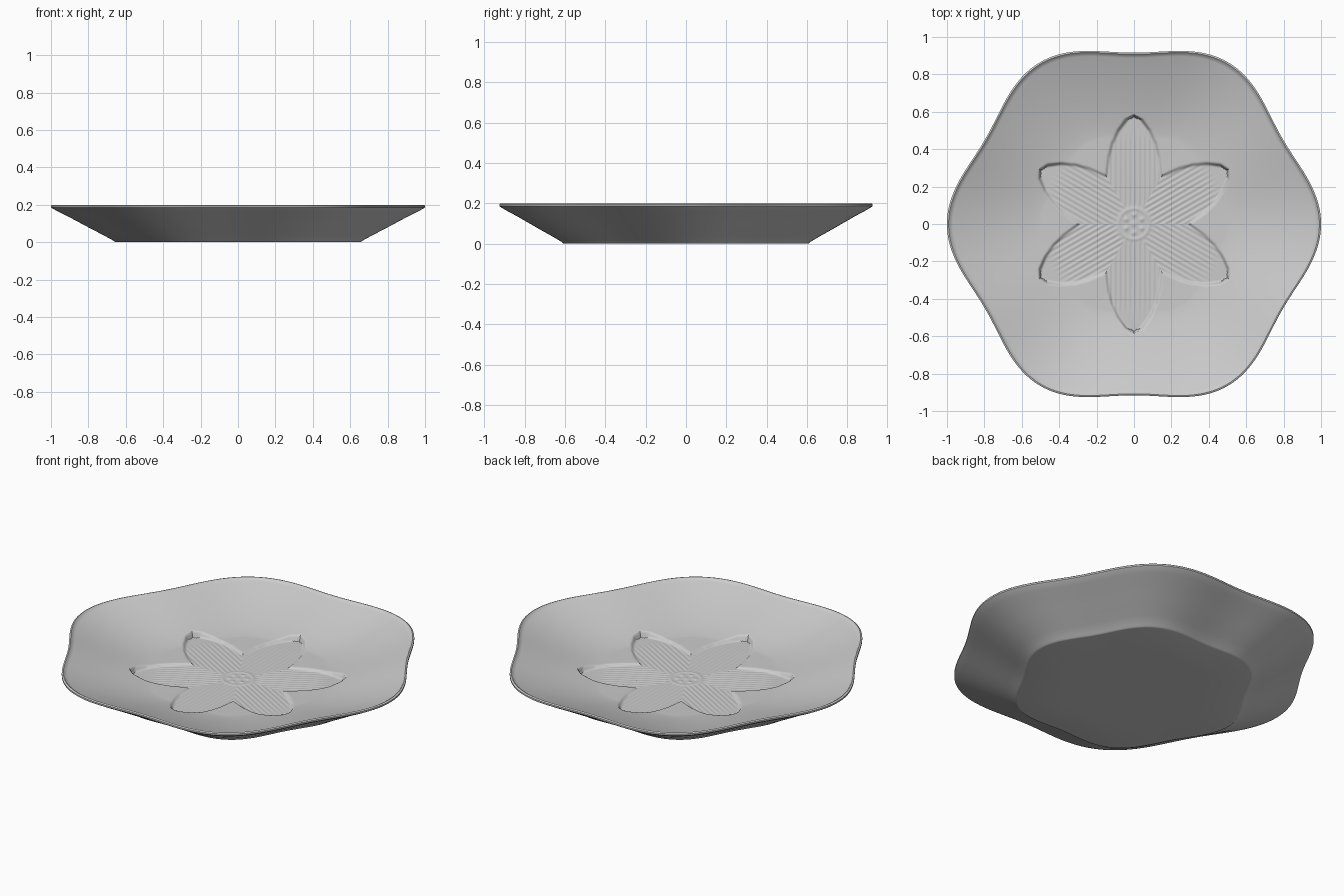
import bpy
import math

if "Cube" in bpy.data.objects:
    bpy.data.objects.remove(bpy.data.objects["Cube"], do_unlink=True)

SEGMENTS = 540
SECTOR = math.pi / 3


def smooth(t):
    t = max(0.0, min(1.0, t))
    return t * t * (3 - 2 * t)


def interp(points, x):
    for (x0, y0), (x1, y1) in zip(points, points[1:]):
        if x <= x1:
            return y0 + (y1 - y0) * (x - x0) / (x1 - x0)
    return points[-1][1]


def outline(angle):
    """Six-lobed plan outline."""
    return 0.958 + 0.042 * math.cos(6 * angle)


def bowl(s):
    """Concave inner surface, from the middle (s=0) to the lip (s=1)."""
    return 0.066 + 0.022 * s ** 2 + 0.11 * max(0.0, (s - 0.5) / 0.5) ** 1.4


# Half width of a petal along its length
PETAL = [(0, 0.2), (0.2, 0.17), (0.28, 0.156), (0.36, 0.147), (0.43, 0.128),
         (0.5, 0.095), (0.56, 0.05), (0.585, 0.0), (0.62, -0.1), (1, -0.5)]


def inner_height(s, angle):
    r = s * outline(angle)
    z = bowl(s)
    if r > 0.66:
        return z
    # Fold the angle so that one petal is described, pointing along u
    a = angle % SECTOR - SECTOR / 2
    u, v = r * math.cos(a), r * math.sin(a)
    inside = smooth((interp(PETAL, u) - abs(v)) / 0.022)
    # Sunken petals with fine veins
    veins = 0.0014 * math.cos(2 * math.pi * v / 0.026)
    veins *= smooth((r - 0.08) / 0.04) * smooth((0.52 - u) / 0.1)
    z += (0.058 + veins - z) * inside
    # Bead ring, middle bead and surrounding ring of the flower centre
    if r < 0.12:
        bead = math.hypot(u - 0.048, v)
        z += 0.005 * math.exp(-(bead / 0.012) ** 2)
        z += 0.004 * math.exp(-(r / 0.014) ** 2)
        z += 0.003 * math.exp(-((r - 0.082) / 0.009) ** 2)
    return z


# Rings from the inside middle, over the lip, down to the underside
rings = [(0.66 * i / 115, None) for i in range(1, 116)]
rings += [(0.66 + 0.322 * i / 24, None) for i in range(1, 25)]
rings += [(0.986, 0.197), (0.991, 0.2), (0.996, 0.199), (1.0, 0.195),
          (1.0, 0.186), (0.995, 0.182), (0.96, 0.163), (0.9, 0.133),
          (0.84, 0.101), (0.78, 0.069), (0.72, 0.038), (0.665, 0.008),
          (0.658, 0.002), (0.65, 0.0), (0.4, 0.0), (0.1, 0.0)]

angles = [2 * math.pi * i / SEGMENTS for i in range(SEGMENTS)]
verts = []
for s, z in rings:
    for a in angles:
        r = s * outline(a)
        height = inner_height(s, a) if z is None else z
        verts.append((r * math.cos(a), r * math.sin(a), height))

faces = []
for k in range(len(rings) - 1):
    b, c = k * SEGMENTS, (k + 1) * SEGMENTS
    for i in range(SEGMENTS):
        j = (i + 1) % SEGMENTS
        faces.append((b + i, c + i, c + j, b + j))

# Close the middle on both sides
top, bottom = len(verts), len(verts) + 1
verts += [(0, 0, inner_height(0, 0)), (0, 0, 0)]
last = (len(rings) - 1) * SEGMENTS
for i in range(SEGMENTS):
    j = (i + 1) % SEGMENTS
    faces.append((top, i, j))
    faces.append((bottom, last + j, last + i))

mesh = bpy.data.meshes.new("flower_dish")
mesh.from_pydata(verts, [], faces)
mesh.update()
dish = bpy.data.objects.new("flower_dish", mesh)
bpy.context.collection.objects.link(dish)

# Plain grey glaze
grey = bpy.data.materials.new("grey_glaze")
grey.use_nodes = True
colour = (0.6, 0.6, 0.6, 1)
grey.diffuse_color = colour
grey.node_tree.nodes["Principled BSDF"].inputs["Base Color"].default_value = colour
mesh.materials.append(grey)

bpy.ops.object.select_all(action="DESELECT")
dish.select_set(True)
bpy.context.view_layer.objects.active = dish
bpy.ops.object.shade_smooth_by_angle(angle=math.radians(40))
